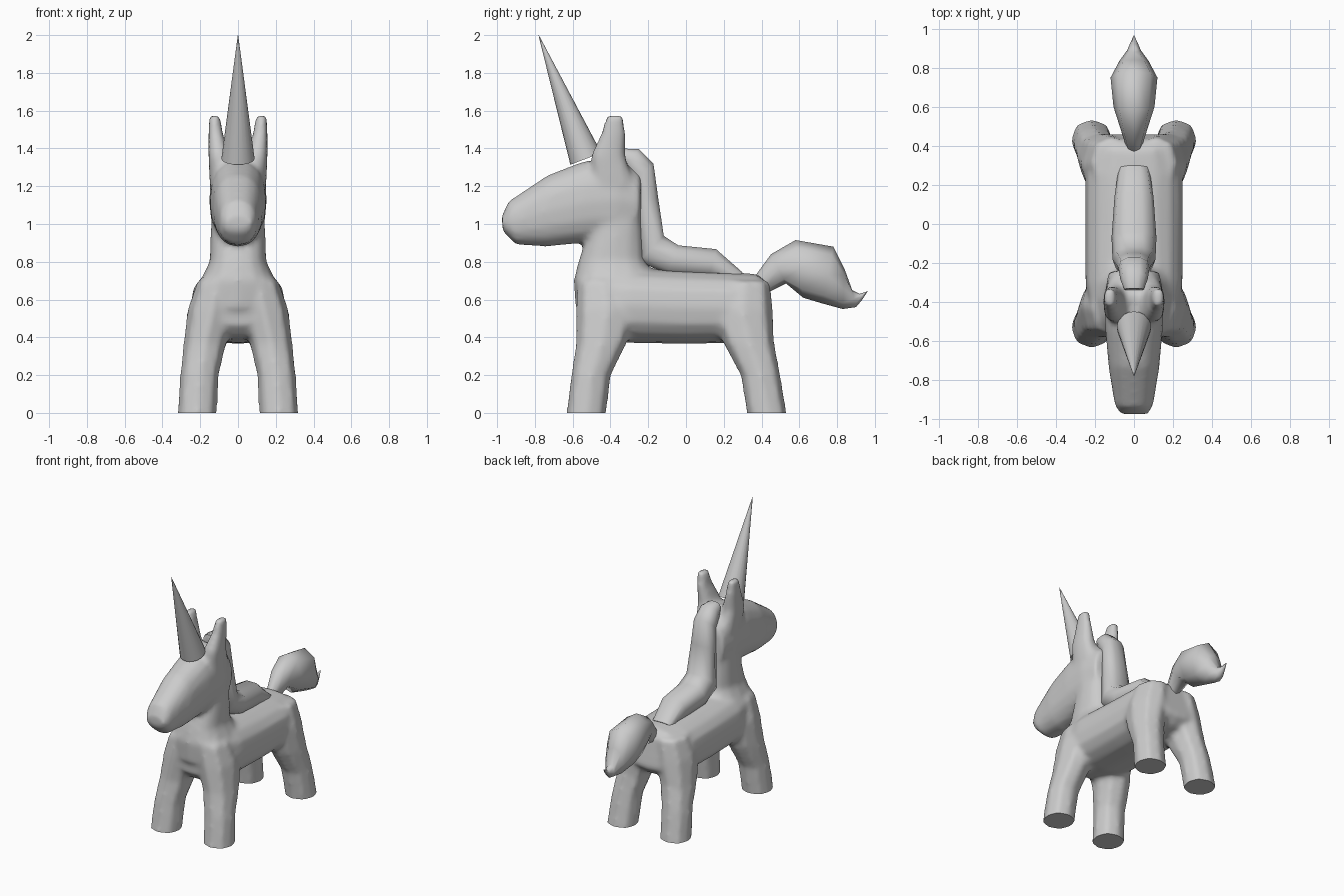
import bpy
import bmesh
import math
from mathutils import Vector

if "Cube" in bpy.data.objects:
    bpy.data.objects.remove(bpy.data.objects["Cube"], do_unlink=True)

# One plain clay colour for the whole animal
grey = bpy.data.materials.new("clay grey")
grey.use_nodes = True
grey.diffuse_color = (0.6, 0.6, 0.6, 1)
shader = next(n for n in grey.node_tree.nodes if n.type == "BSDF_PRINCIPLED")
shader.inputs["Base Color"].default_value = grey.diffuse_color


def squash(value, power):
    return math.copysign(abs(value) ** power, value)


def loft(bm, stations, sides=8, power=1.0, side=1):
    """Skin rings; each station is centre x, half width, upper (y, z), lower (y, z)."""
    rings = []
    for cx, half, upper, lower in stations:
        a, b = Vector((0, *upper)), Vector((0, *lower))
        middle, reach = (a + b) / 2, (a - b) / 2
        ring = []
        for i in range(sides):
            angle = math.tau * i / sides
            across = cx + half * squash(math.cos(angle), power)
            point = middle + reach * squash(math.sin(angle), power)
            point.x = side * across
            ring.append(bm.verts.new(point))
        rings.append(ring)
    faces = [bm.faces.new(rings[0]), bm.faces.new(rings[-1])]
    for r, s in zip(rings, rings[1:]):
        for i in range(sides):
            j = (i + 1) % sides
            faces.append(bm.faces.new((r[i], r[j], s[j], s[i])))
    bmesh.ops.recalc_face_normals(bm, faces=faces)


def level(z, y_front, y_back, x_in, x_out):
    """Horizontal ring between two y and two x limits."""
    return ((x_in + x_out) / 2, (x_out - x_in) / 2, (y_back, z), (y_front, z))


def finish(bm, name, angle=180):
    mesh = bpy.data.meshes.new(name)
    bm.to_mesh(mesh)
    bm.free()
    obj = bpy.data.objects.new(name, mesh)
    bpy.context.collection.objects.link(obj)
    mesh.materials.append(grey)
    bpy.ops.object.select_all(action="DESELECT")
    obj.select_set(True)
    bpy.context.view_layer.objects.active = obj
    bpy.ops.object.shade_smooth_by_angle(angle=math.radians(angle))
    return obj


body = bmesh.new()

# Torso, from chest to rump
loft(body, [
    (0, .14, (-.57, .74), (-.56, .46)),
    (0, .22, (-.5, .78), (-.5, .4)),
    (0, .25, (-.3, .77), (-.3, .37)),
    (0, .25, (0, .755), (0, .365)),
    (0, .25, (.25, .745), (.25, .37)),
    (0, .22, (.38, .735), (.4, .4)),
    (0, .15, (.43, .69), (.465, .46)),
], 16, .8)

# Neck, rising from the shoulders
loft(body, [
    level(.55, -.585, 0, -.22, .22),
    level(.7, -.595, -.15, -.2, .2),
    level(.8, -.57, -.21, -.15, .15),
    level(.95, -.52, -.22, -.145, .145),
    level(1.25, -.45, -.23, -.13, .13),
], 16, .8)

# Head, from muzzle to nape
loft(body, [
    (0, .075, (-.975, 1.04), (-.97, .96)),
    (0, .1, (-.94, 1.12), (-.9, .89)),
    (0, .13, (-.73, 1.26), (-.74, .88)),
    (0, .148, (-.55, 1.33), (-.52, .9)),
    (0, .153, (-.36, 1.36), (-.38, .9)),
    (0, .13, (-.235, 1.27), (-.25, .95)),
], 16, .85)

# Legs and ears, mirrored left and right
leg = [
    (-.1, -.64, -.435, .12, .33),
    (0, -.635, -.42, .11, .322),
    (.2, -.61, -.395, .1, .308),
    (.37, -.585, -.31, .06, .29),
    (.55, -.585, -.25, 0, .268),
    (.7, -.575, -.3, 0, .215),
]
ear = [
    level(1.2, -.5, -.27, .02, .15),
    level(1.36, -.505, -.32, .04, .157),
    level(1.48, -.45, -.32, .08, .157),
    level(1.575, -.42, -.33, .095, .153),
]
for side in (1, -1):
    loft(body, [level(*ring) for ring in leg], 8, .9, side)
    rear = []
    for z, front, back, x_in, x_out in leg:
        shift = .1 + .04 * z
        rear.append(level(z, -back - shift, -front - shift, x_in, x_out))
    loft(body, rear, 8, .9, side)
    loft(body, ear, 12, .8, side)

# Fuse the body into one skin and soften the joins
rough = finish(body, "body_rough")
remesh = rough.modifiers.new("fuse", "REMESH")
remesh.mode = "VOXEL"
remesh.voxel_size = .018
soften = rough.modifiers.new("soften", "SMOOTH")
soften.factor = .5
soften.iterations = 6
graph = bpy.context.evaluated_depsgraph_get()
fused = bpy.data.meshes.new_from_object(rough.evaluated_get(graph))
bpy.data.objects.remove(rough, do_unlink=True)

# Flat soles
skin = bmesh.new()
skin.from_mesh(fused)
bpy.data.meshes.remove(fused)
bmesh.ops.bisect_plane(skin, geom=skin.verts[:] + skin.edges[:] + skin.faces[:],
                       plane_co=(0, 0, 0), plane_no=(0, 0, 1), clear_inner=True)
bmesh.ops.holes_fill(skin, edges=[e for e in skin.edges if e.is_boundary])
finish(skin, "body", 50)

# Horn, leaning forward
horn = bmesh.new()
base, tip = Vector((0, -.53, 1.345)), Vector((0, -.78, 2))
axis = tip - base
bmesh.ops.create_cone(horn, cap_ends=True, segments=20, radius1=.088,
                      radius2=.001, depth=axis.length)
turn = axis.to_track_quat("Z", "Y").to_matrix()
for v in horn.verts:
    v.co = turn @ v.co + (base + tip) / 2
finish(horn, "horn", 50)

# Mane, down the neck and along the back
mane = bmesh.new()
loft(mane, [
    (0, .05, (-.33, 1.4), (-.34, 1.33)),
    (0, .07, (-.25, 1.4), (-.32, 1.28)),
    (0, .08, (-.17, 1.32), (-.28, 1.22)),
    (0, .09, (-.145, 1.14), (-.27, 1.1)),
    (0, .11, (-.115, .94), (-.25, .8)),
    (0, .115, (-.04, .89), (-.1, .73)),
    (0, .1, (.16, .87), (.12, .71)),
    (0, .08, (.3, .745), (.26, .69)),
], 10, .8)
finish(mane, "mane", 60)

# Tail, a plume with an upturned tip
tail = bmesh.new()
loft(tail, [
    (0, .04, (.37, .73), (.42, .63)),
    (0, .07, (.45, .84), (.53, .685)),
    (0, .105, (.58, .915), (.62, .61)),
    (0, .12, (.78, .88), (.72, .58)),
    (0, .075, (.84, .76), (.83, .55)),
    (0, .035, (.88, .65), (.9, .56)),
    (0, .02, (.92, .63), (.93, .595)),
    (0, .003, (.965, .645), (.96, .64)),
], 8)
finish(tail, "tail", 60)
